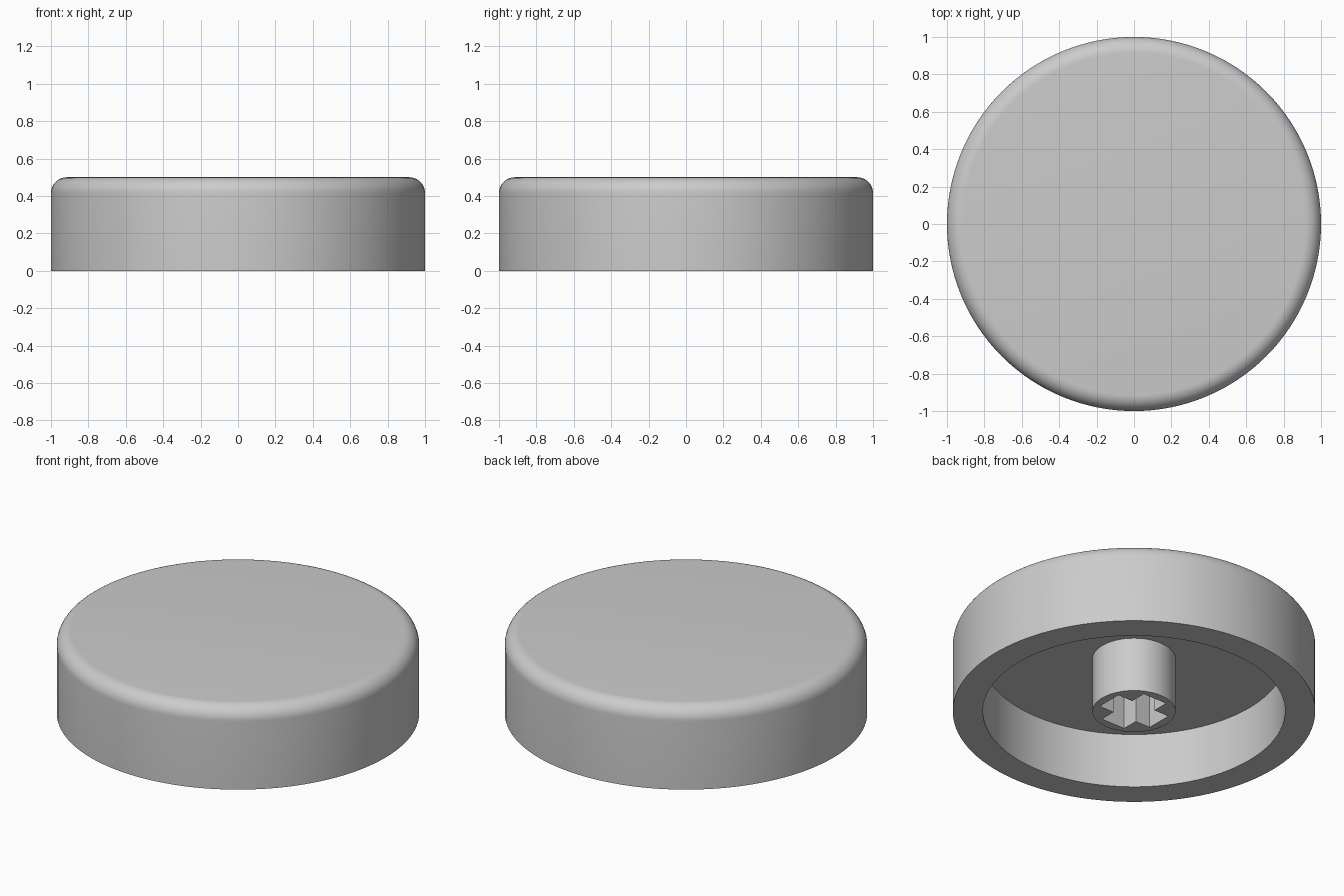
import bpy, bmesh, math

cube = bpy.data.objects.get("Cube")
if cube:
    bpy.data.objects.remove(cube, do_unlink=True)

SEGMENTS = 128
HEIGHT, CEILING, FILLET = 0.5, 0.333, 0.085
INNER, STEM = 0.834, 0.229
ARM_LENGTH, ARM_HALF = 0.18, 0.08

grey = bpy.data.materials.new("light_grey_plastic")
grey.use_nodes = True
colour = (0.6, 0.6, 0.6, 1)
grey.diffuse_color = colour
grey.node_tree.nodes["Principled BSDF"].inputs["Base Color"].default_value = colour


def finish(obj):
    """Weld, orient and shade a part."""
    bm = bmesh.new()
    bm.from_mesh(obj.data)
    bmesh.ops.remove_doubles(bm, verts=bm.verts, dist=1e-5)
    bmesh.ops.recalc_face_normals(bm, faces=bm.faces)
    bm.to_mesh(obj.data)
    bm.free()
    obj.data.materials.clear()
    obj.data.materials.append(grey)
    bpy.ops.object.select_all(action="DESELECT")
    obj.select_set(True)
    bpy.context.view_layer.objects.active = obj
    bpy.ops.object.shade_smooth_by_angle(angle=math.radians(30))


# Cap shell: lathed section with a rounded top rim and a hollow underside
profile = [(0, CEILING), (INNER, CEILING), (INNER, 0), (1, 0)]
for i in range(11):
    a = i / 10 * math.pi / 2
    profile.append((1 - FILLET + FILLET * math.cos(a),
                    HEIGHT - FILLET + FILLET * math.sin(a)))
profile.append((0, HEIGHT))

bm = bmesh.new()
points = [bm.verts.new((r, 0, z)) for r, z in profile]
edges = [bm.edges.new(pair) for pair in zip(points, points[1:])]
bmesh.ops.spin(bm, geom=points + edges, cent=(0, 0, 0), axis=(0, 0, 1),
               angle=math.tau, steps=SEGMENTS)
mesh = bpy.data.meshes.new("cap_shell")
bm.to_mesh(mesh)
bm.free()
shell = bpy.data.objects.new("cap_shell", mesh)
bpy.context.collection.objects.link(shell)
finish(shell)

# Stem: round post with a cross-shaped socket running up to the ceiling
circle = [(STEM * math.cos(i * math.tau / SEGMENTS),
           STEM * math.sin(i * math.tau / SEGMENTS)) for i in range(SEGMENTS)]
cross = []
x, y = ARM_LENGTH, ARM_HALF
arm = [(x, -y), (x, y), (y, y)]
for _ in range(4):
    cross += arm
    arm = [(-v, u) for u, v in arm]

curve = bpy.data.curves.new("stem", "CURVE")
curve.dimensions = "2D"
curve.fill_mode = "BOTH"
depth = CEILING + 0.02
curve.extrude = depth / 2
for outline in (circle, cross):
    spline = curve.splines.new("POLY")
    spline.points.add(len(outline) - 1)
    for point, (u, v) in zip(spline.points, outline):
        point.co = (u, v, 0, 1)
    spline.use_cyclic_u = True
stem = bpy.data.objects.new("stem", curve)
stem.location.z = depth / 2
bpy.context.collection.objects.link(stem)
bpy.ops.object.select_all(action="DESELECT")
stem.select_set(True)
bpy.context.view_layer.objects.active = stem
bpy.ops.object.convert(target="MESH")
finish(bpy.context.view_layer.objects.active)
